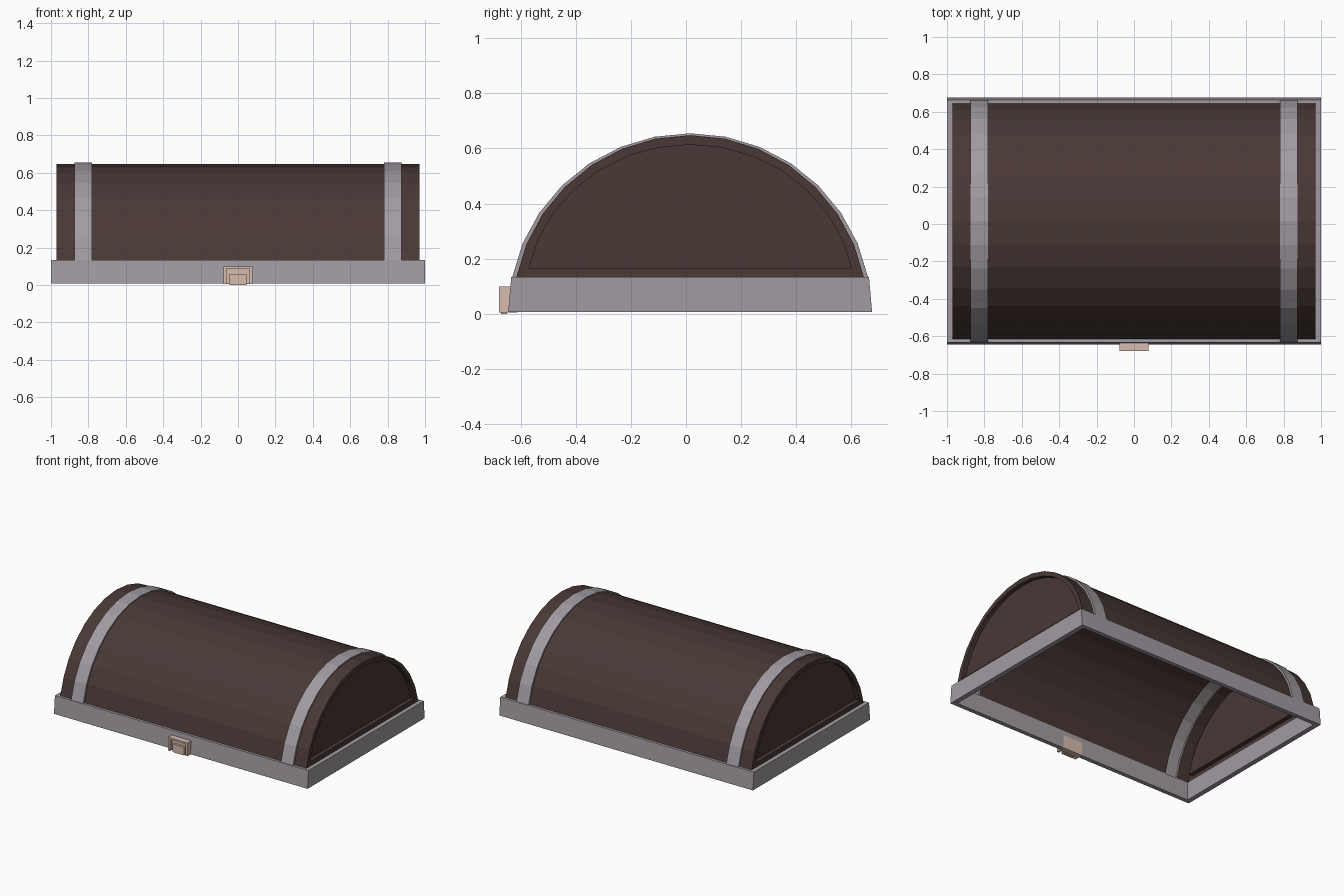
import bpy, bmesh, math

if "Cube" in bpy.data.objects:
    bpy.data.objects.remove(bpy.data.objects["Cube"])

CY, CZ = 0.015, 0.007      # centre of the arched profile
WOOD_R = (0.643, 0.641)    # arch radii (y, z)
BAND_R = (0.658, 0.648)


def material(name, rgb):
    m = bpy.data.materials.new(name)
    m.diffuse_color = (*rgb, 1)
    m.use_nodes = True
    m.node_tree.nodes["Principled BSDF"].inputs["Base Color"].default_value = m.diffuse_color
    return m


WOOD = material("dark_wood", (0.065, 0.040, 0.036))
METAL = material("grey_metal", (0.36, 0.33, 0.36))
BRASS = material("pale_brass", (0.68, 0.50, 0.43))


def finish(name, bm, mat, recalc=True):
    if recalc:
        bmesh.ops.recalc_face_normals(bm, faces=bm.faces)
    me = bpy.data.meshes.new(name)
    bm.to_mesh(me)
    bm.free()
    me.materials.append(mat)
    ob = bpy.data.objects.new(name, me)
    bpy.context.collection.objects.link(ob)
    return ob


def arc(r):
    # 14 flat facets, stopping at the top of the rim
    step = math.pi / 16
    return [(CY + r[0] * math.cos(i * step), CZ + r[1] * math.sin(i * step)) for i in range(1, 16)]


def sheet(name, stations, mat):
    # thin arched sheet through (x, radii) stations, x increasing
    bm = bmesh.new()
    rows = [[bm.verts.new((x, y, z)) for y, z in arc(r)] for x, r in stations]
    for a, b in zip(rows, rows[1:]):
        for i in range(len(a) - 1):
            bm.faces.new((a[i], a[i + 1], b[i + 1], b[i]))
    return finish(name, bm, mat, recalc=False)


def end_panel(name, s):
    # half-round end with a sunken panel
    bm = bmesh.new()
    outer = arc(WOOD_R)
    z0 = outer[0][1]
    inner = [(CY + (y - CY) * 0.927, 0.166 + (z - z0) * 0.868) for y, z in outer]
    rows = [[bm.verts.new((s * x, y, z)) for y, z in pts]
            for x, pts in ((0.97, outer), (0.97, inner), (0.94, inner))]
    n = len(outer)
    for a, b in zip(rows, rows[1:]):
        for i in range(n):
            j = (i + 1) % n
            bm.faces.new((a[i], a[j], b[j], b[i]))
    bm.faces.new(rows[-1])
    # face outwards
    bm.normal_update()
    if bm.faces[:][-1].normal.x * s < 0:
        bmesh.ops.reverse_faces(bm, faces=bm.faces)
    return finish(name, bm, WOOD, recalc=False)


def box(bm, x0, x1, y0, y1, z0, z1):
    vs = bmesh.ops.create_cube(bm, size=1)["verts"]
    for v in vs:
        v.co = (x1 if v.co.x > 0 else x0, y1 if v.co.y > 0 else y0, z1 if v.co.z > 0 else z0)


# wooden barrel between the bands and out to the ends
for name, x0, x1 in (("left_shell", -0.97, -0.875), ("middle_shell", -0.78, 0.78),
                     ("right_shell", 0.875, 0.97)):
    sheet(name, [(x0, WOOD_R), (x1, WOOD_R)], WOOD)

# raised metal bands and end panels
for side, s, x0, x1 in (("left", -1, -0.875, -0.78), ("right", 1, 0.78, 0.875)):
    sheet(side + "_band", [(x0, WOOD_R), (x0, BAND_R), (x1, BAND_R), (x1, WOOD_R)], METAL)
    end_panel(side + "_end_panel", s)

# open rectangular rim, tapered front and back
bm = bmesh.new()
section = [(1, 0.66, 0.007), (1, 0.649, 0.133), (0.965, 0.628, 0.133), (0.965, 0.63, 0.007)]
corners = [[bm.verts.new((sx * x, CY + sy * y, z)) for x, y, z in section]
           for sx, sy in ((-1, -1), (1, -1), (1, 1), (-1, 1))]
for i in range(4):
    a, b = corners[i], corners[(i + 1) % 4]
    for k in range(4):
        j = (k + 1) % 4
        bm.faces.new((a[k], a[j], b[j], b[k]))
finish("rim", bm, METAL)

# latch: back plate through the rim, raised surround and inner catch
bm = bmesh.new()
box(bm, -0.077, 0.077, -0.655, -0.611, 0.005, 0.1)
for s in (-1, 1):
    box(bm, min(s * 0.077, s * 0.062), max(s * 0.077, s * 0.062), -0.678, -0.655, 0.005, 0.1)
box(bm, -0.062, 0.062, -0.678, -0.655, 0.088, 0.1)
box(bm, -0.046, 0.046, -0.672, -0.65, 0.0, 0.058)
finish("latch", bm, BRASS)
